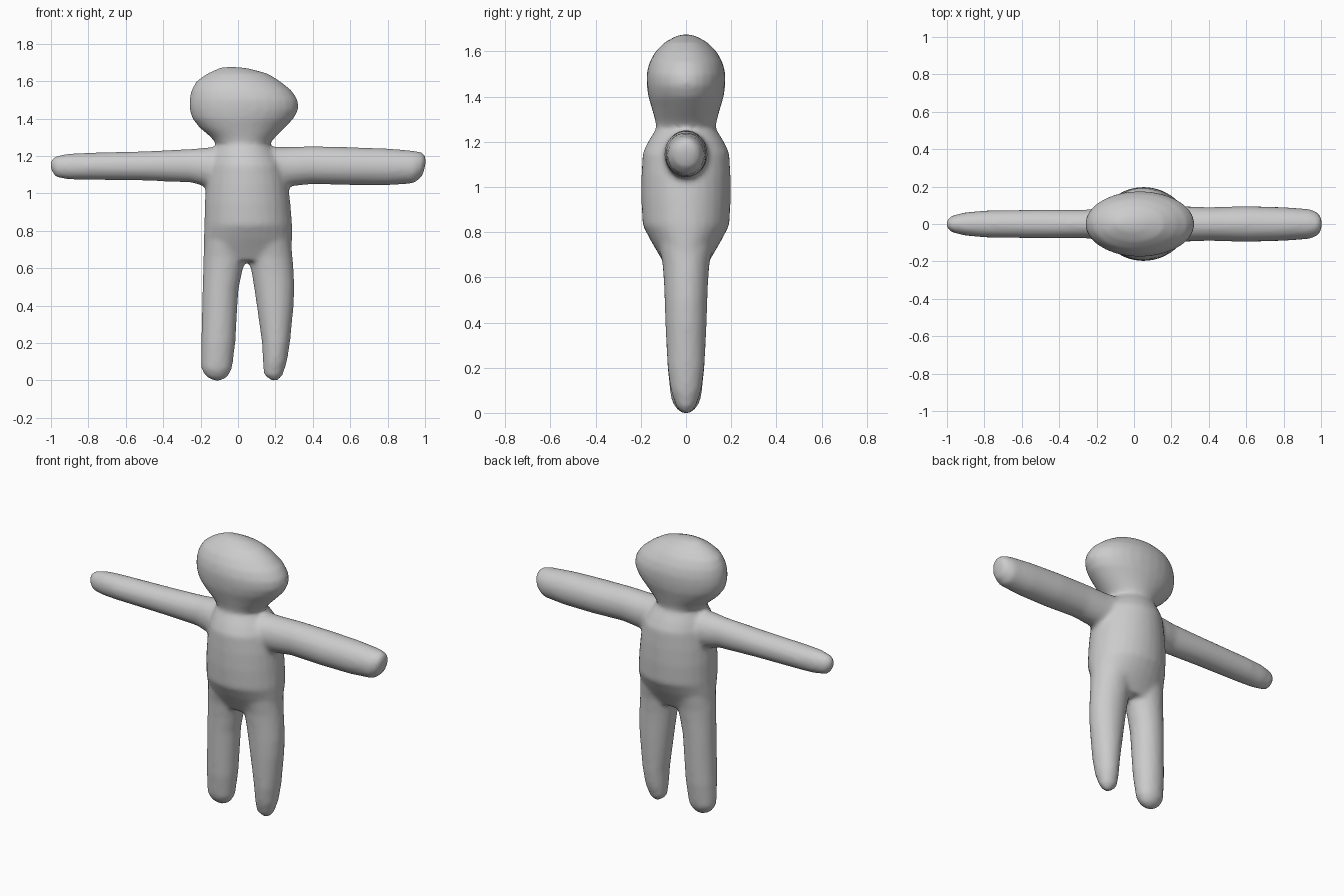
import bpy, bmesh, math

grey = bpy.data.materials.new("soft grey")
grey.diffuse_color = (0.6, 0.6, 0.6, 1)


def loft(name, axis, rings, sides=28):
    """Closed tube of oval rings: (position along axis, low edge, high edge, half depth in y)."""
    bm = bmesh.new()
    loops = []
    for t, lo, hi, depth in rings:
        loop = []
        for i in range(sides):
            a = 2 * math.pi * i / sides
            w = (lo + hi) / 2 + (hi - lo) / 2 * math.cos(a)
            y = depth * math.sin(a)
            loop.append(bm.verts.new((w, y, t) if axis == "z" else (t, y, w)))
        loops.append(loop)
    for a, b in zip(loops, loops[1:]):
        for i in range(sides):
            j = (i + 1) % sides
            bm.faces.new((a[i], a[j], b[j], b[i]))
    bm.faces.new(loops[0])
    bm.faces.new(loops[-1])
    bmesh.ops.recalc_face_normals(bm, faces=bm.faces)
    me = bpy.data.meshes.new(name)
    bm.to_mesh(me)
    bm.free()
    me.materials.append(grey)
    ob = bpy.data.objects.new(name, me)
    bpy.context.collection.objects.link(ob)
    return ob


# Wide lopsided head running down into the neck
head = loft("head", "z", [
    (1.18, -.12, .17, .15), (1.26, -.115, .165, .13), (1.30, -.145, .20, .138),
    (1.35, -.205, .25, .152), (1.40, -.245, .298, .167), (1.45, -.26, .325, .174),
    (1.50, -.26, .32, .175), (1.55, -.25, .287, .163), (1.60, -.222, .225, .135),
    (1.64, -.165, .16, .095), (1.665, -.11, .07, .05), (1.675, -.09, .01, .02)])

# Torso, full in the belly and flat at the hips
torso = loft("torso", "z", [
    (.64, -.16, .26, .085), (.68, -.183, .288, .108), (.76, -.183, .290, .155),
    (.83, -.180, .290, .192), (.95, -.178, .280, .198), (1.05, -.170, .268, .197),
    (1.15, -.155, .245, .192), (1.20, -.14, .215, .168), (1.27, -.11, .16, .125)])

# Legs
leg_a = loft("left_leg", "z", [
    (.0, -.135, -.085, .02), (.02, -.172, -.055, .045), (.06, -.196, -.032, .066),
    (.20, -.197, -.014, .082), (.48, -.190, .002, .093), (.58, -.187, .022, .098),
    (.66, -.185, .045, .104), (.74, -.178, .06, .12)])
leg_b = loft("right_leg", "z", [
    (.0, .175, .215, .02), (.03, .138, .240, .045), (.10, .133, .262, .068),
    (.20, .128, .278, .082), (.40, .100, .298, .092), (.50, .085, .302, .095),
    (.58, .072, .298, .098), (.66, .055, .292, .104), (.74, .04, .285, .12)])

# Outstretched arms, the right one thicker
arm_a = loft("left_arm", "x", [
    (-1.003, 1.13, 1.175, .02), (-.975, 1.085, 1.20, .045), (-.90, 1.074, 1.213, .063),
    (-.80, 1.072, 1.217, .072), (-.50, 1.068, 1.225, .077), (-.25, 1.058, 1.237, .077),
    (-.17, 1.035, 1.245, .09), (-.08, 1.02, 1.25, .10)])
arm_b = loft("right_arm", "x", [
    (.16, 1.02, 1.25, .11), (.26, 1.035, 1.248, .095), (.40, 1.05, 1.252, .09),
    (.60, 1.044, 1.247, .096), (.80, 1.043, 1.24, .09), (.94, 1.053, 1.228, .08),
    (.985, 1.09, 1.218, .06), (1.003, 1.15, 1.20, .03)])

# Fuse the parts into one soft skin
bpy.ops.object.select_all(action="DESELECT")
for ob in (head, torso, leg_a, leg_b, arm_a, arm_b):
    ob.select_set(True)
bpy.context.view_layer.objects.active = torso
bpy.ops.object.join()
torso.name = "body"
remesh = torso.modifiers.new("fuse", "REMESH")
remesh.mode = "VOXEL"
remesh.voxel_size = 0.014
remesh.use_smooth_shade = True
soften = torso.modifiers.new("soften", "SMOOTH")
soften.factor = 0.5
soften.iterations = 6
